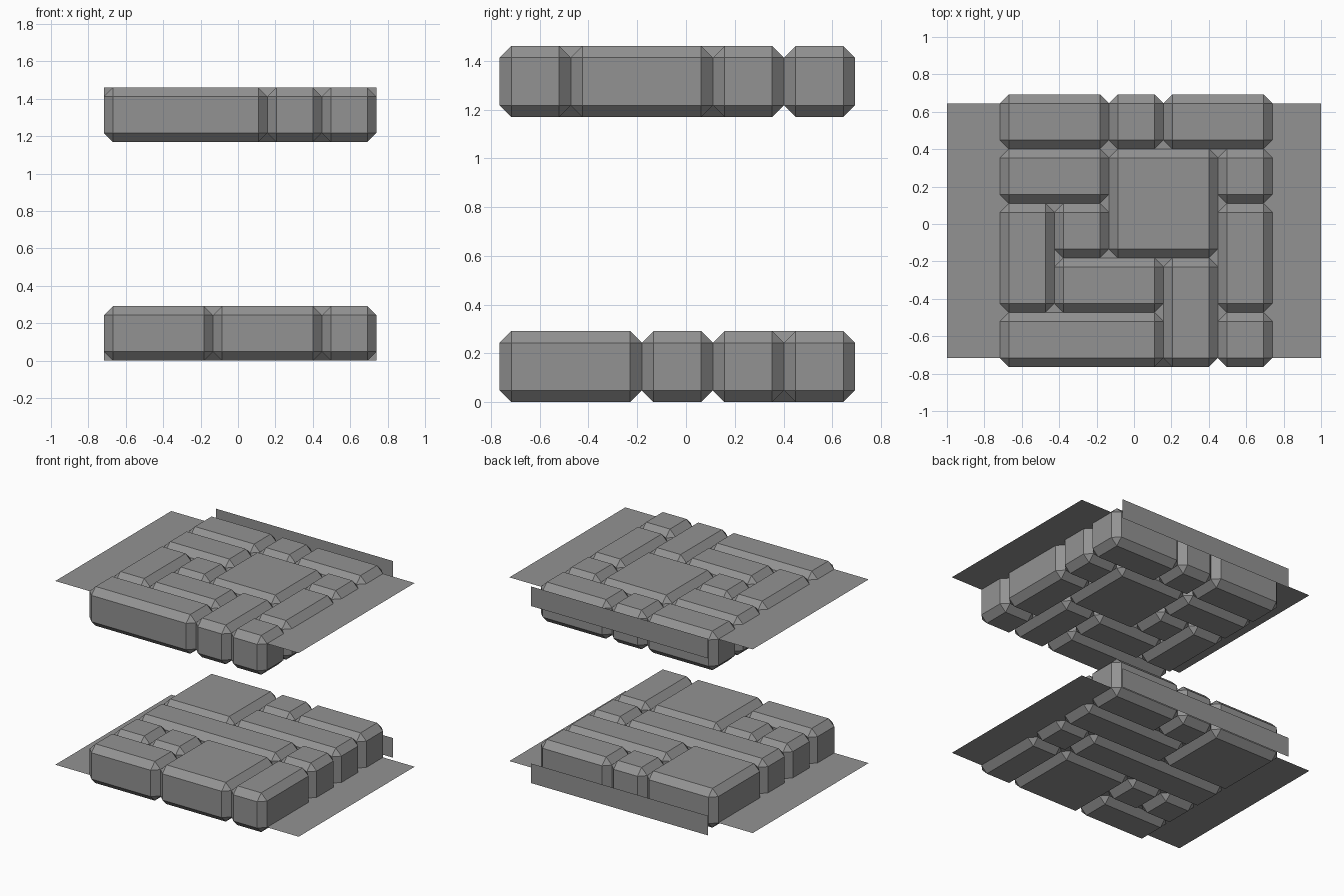
import bpy, bmesh

if "Cube" in bpy.data.objects:
    bpy.data.objects.remove(bpy.data.objects["Cube"])

CELL, H, BEV = 0.2914, 0.2914, 0.048
X0, Y0 = -0.717, 0.693          # back-left corner of the 5 x 5 stone grid
Z_TOP = 1.169                   # base of the upper layer
Y_FLAP = 0.764

# dark grey stone
stone_grey = bpy.data.materials.new("stone_grey")
stone_grey.diffuse_color = (0.29, 0.29, 0.29, 1)
stone_grey.use_nodes = True
stone_grey.node_tree.nodes["Principled BSDF"].inputs["Base Color"].default_value = stone_grey.diffuse_color


def make_object(name, bm):
    mesh = bpy.data.meshes.new(name)
    bm.to_mesh(mesh)
    bm.free()
    mesh.materials.append(stone_grey)
    obj = bpy.data.objects.new(name, mesh)
    bpy.context.collection.objects.link(obj)
    return obj


def stone_layer(name, stones, z):
    """Chamfered stones given as (column, row, columns wide, rows deep)."""
    for n, (c, r, w, d) in enumerate(stones):
        bm = bmesh.new()
        bmesh.ops.create_cube(bm, size=1)
        bmesh.ops.scale(bm, vec=(w * CELL, d * CELL, H), verts=bm.verts)
        bmesh.ops.bevel(bm, geom=bm.edges[:], offset=BEV, segments=1,
                        affect='EDGES', profile=0.5)
        obj = make_object(f"{name}_stone_{n + 1}", bm)
        obj.location = (X0 + (c + w / 2) * CELL, Y0 - (r + d / 2) * CELL, z + H / 2)


def sheet(name, corners):
    bm = bmesh.new()
    bm.faces.new([bm.verts.new(p) for p in corners])
    make_object(name, bm)


def flat_sheet(name, z):
    a, b = Y0 - 5 * CELL + BEV, Y0 - BEV
    sheet(name, [(-1, a, z), (1, a, z), (1, b, z), (-1, b, z)])


def back_flap(name, z1, z2):
    x1, x2 = X0, X0 + 5 * CELL
    sheet(name, [(x2, Y_FLAP, z1), (x1, Y_FLAP, z1), (x1, Y_FLAP, z2), (x2, Y_FLAP, z2)])


# upper paving layer
stone_layer("upper", [
    (0, 0, 2, 1), (2, 0, 1, 1), (3, 0, 2, 1),
    (0, 1, 2, 1), (2, 1, 2, 2), (4, 1, 1, 1),
    (0, 2, 1, 2), (1, 2, 1, 1), (4, 2, 1, 2),
    (1, 3, 2, 1), (3, 3, 1, 2),
    (0, 4, 3, 1), (4, 4, 1, 1)], Z_TOP)

# lower paving layer
stone_layer("lower", [
    (0, 0, 2, 2), (2, 0, 1, 1), (3, 0, 2, 1),
    (2, 1, 3, 1), (0, 2, 4, 1), (4, 2, 1, 1),
    (0, 3, 1, 1), (1, 3, 1, 1), (2, 3, 2, 2),
    (4, 3, 1, 2), (0, 4, 2, 1)], 0)

# mortar sheets running out to both sides
flat_sheet("upper_mortar_sheet", Z_TOP + H - BEV)
flat_sheet("lower_mortar_sheet", BEV)

# upright strips behind each layer
back_flap("upper_back_strip", Z_TOP + H / 2, Z_TOP + H)
back_flap("lower_back_strip", 0, H / 2)
